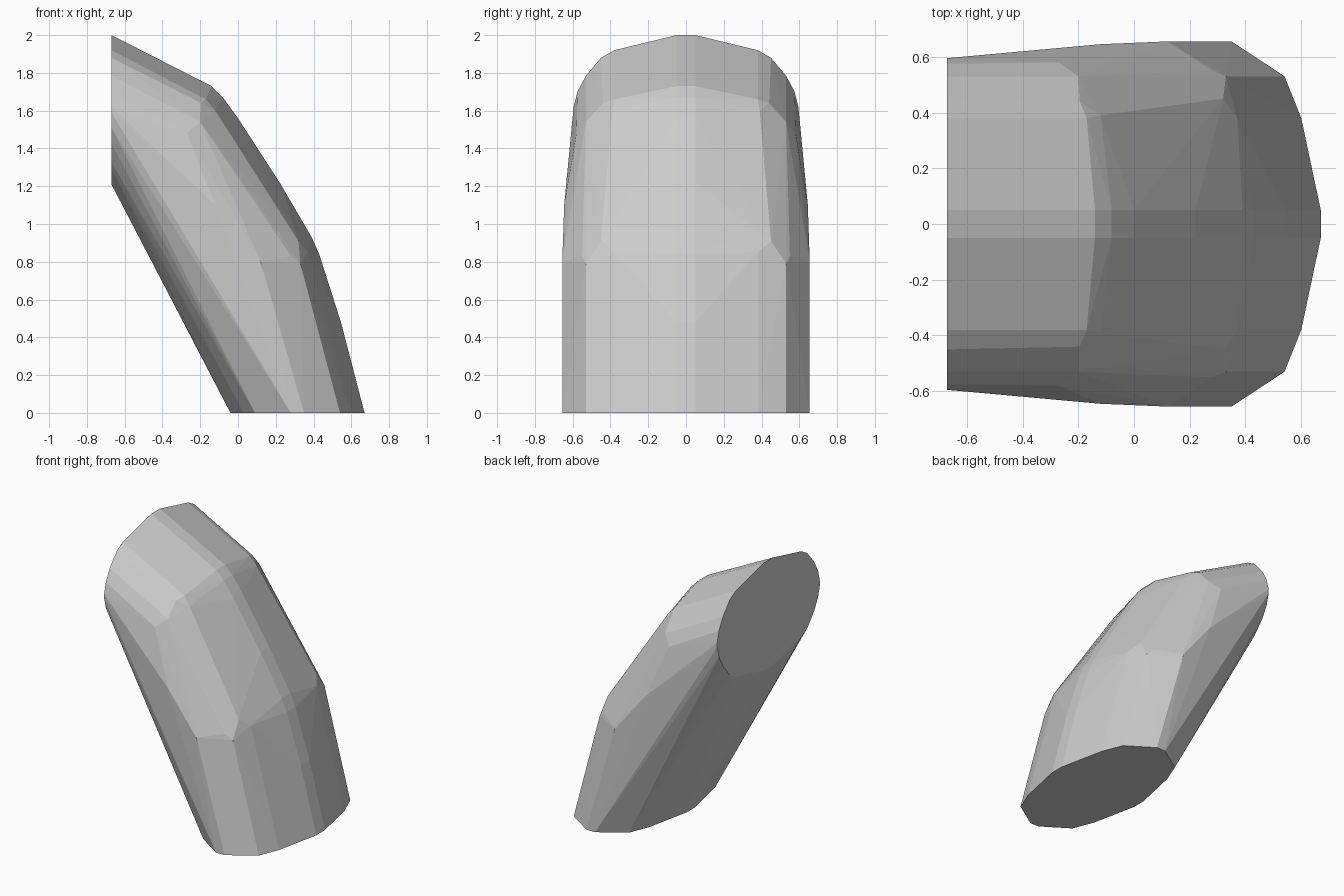
import bpy, bmesh

if "Cube" in bpy.data.objects:
    bpy.data.objects.remove(bpy.data.objects["Cube"])

# Half sections (y >= 0), mirrored across y = 0; each is also symmetric about its own centre
MID_X, MID_Z = 0.315, 1.605
foot = [(0.67, .05, 0), (0.60, .38, 0), (0.54, .53, 0), (0.35, .655, 0)]
foot += [(2 * MID_X - x, y, z) for x, y, z in foot]
end_cap = [(-0.67, .05, 2.0), (-0.67, .38, 1.92), (-0.67, .45, 1.88),
           (-0.67, .53, 1.785), (-0.67, .575, 1.70), (-0.67, .595, 1.62)]
end_cap += [(x, y, 2 * MID_Z - z) for x, y, z in end_cap]
# Outer spine along the bend
spine = [(x, .05, z) for x, z in ((-.14, 1.73), (-.08, 1.67), (0, 1.56),
         (.22, 1.22), (.39, .93), (.43, .84), (.545, .48))]
# Rounded shoulders at the two bends
shoulders = [(-.17, .38, 1.66), (-.195, .44, 1.64), (-.12, .39, 1.60), (-.10, .44, 1.49),
             (-.20, .53, 1.54), (-.27, .58, 1.48),
             (.37, .38, .85), (.32, .45, .91), (.33, .53, .79), (.28, .55, .83),
             (.12, .655, .80), (-.12, .645, 1.10)]

# Faceted bent body wrapped around the sections
bm = bmesh.new()
for x, y, z in foot + end_cap + spine + shoulders:
    for s in (1, -1):
        bm.verts.new((x, s * y, z))
res = bmesh.ops.convex_hull(bm, input=bm.verts[:])
junk = {v for v in res["geom_interior"] + res["geom_unused"]
        if isinstance(v, bmesh.types.BMVert) and v.is_valid}
bmesh.ops.delete(bm, geom=list(junk), context='VERTS')
bmesh.ops.dissolve_limit(bm, angle_limit=0.02, verts=bm.verts[:], edges=bm.edges[:])
bmesh.ops.recalc_face_normals(bm, faces=bm.faces[:])
mesh = bpy.data.meshes.new("bent_body")
bm.to_mesh(mesh)
bm.free()
body = bpy.data.objects.new("bent_body", mesh)
bpy.context.collection.objects.link(body)
